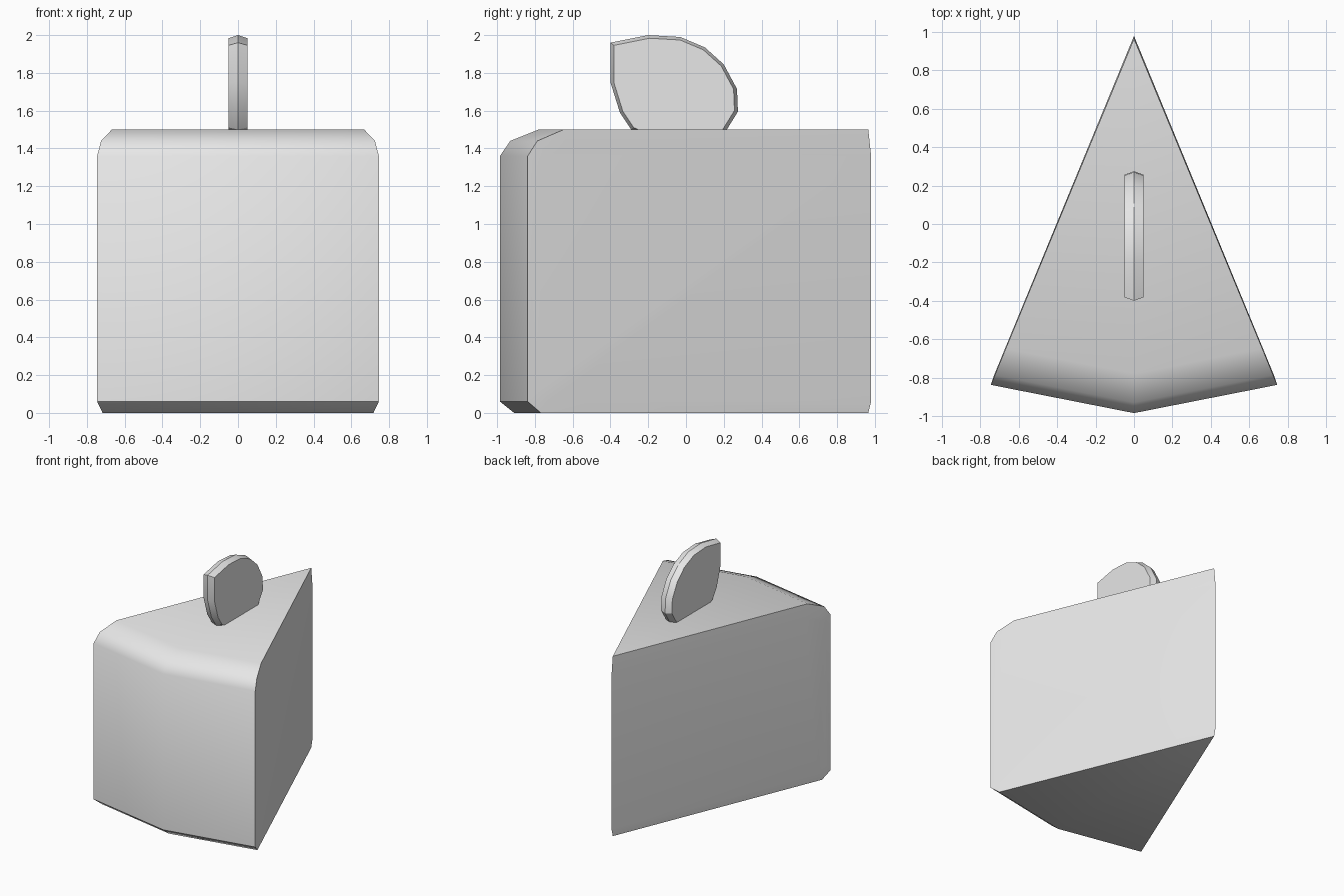
import bpy, bmesh
from math import sin, cos, radians, pi
from mathutils import Vector

cube = bpy.data.objects.get("Cube")
if cube:
    bpy.data.objects.remove(cube, do_unlink=True)

grey = bpy.data.materials.new("light grey")
grey.use_nodes = True
grey.diffuse_color = (0.8, 0.8, 0.8, 1)
grey.node_tree.nodes["Principled BSDF"].inputs["Base Color"].default_value = (0.8, 0.8, 0.8, 1)


def finish(name, bm, angle):
    bmesh.ops.remove_doubles(bm, verts=bm.verts, dist=0.0005)
    bmesh.ops.recalc_face_normals(bm, faces=bm.faces)
    mesh = bpy.data.meshes.new(name)
    bm.to_mesh(mesh)
    bm.free()
    mesh.materials.append(grey)
    obj = bpy.data.objects.new(name, mesh)
    bpy.context.collection.objects.link(obj)
    bpy.ops.object.select_all(action='DESELECT')
    obj.select_set(True)
    bpy.context.view_layer.objects.active = obj
    bpy.ops.object.shade_smooth_by_angle(angle=radians(angle))


# Wedge: a rounded rim profile (radius, height) swept around the pointed tip
TIP_Y, HALF = 0.98, radians(22.3)
rim = [(0, 0), (1.89, 0), (1.965, 0.06), (1.965, 1.36), (1.91, 1.44), (1.76, 1.5), (0, 1.5)]
panel = [(0, 0.06), (1.84, 0.06), (1.91, 0.12), (1.91, 1.32), (1.86, 1.37), (1.74, 1.38), (0, 1.36)]


def section(bm, points, angle, shift=0.0):
    side = Vector((cos(angle), sin(angle), 0)) * shift
    tip_y = TIP_Y - abs(shift)
    return [bm.verts.new(Vector((r * sin(angle), tip_y - r * cos(angle), z)) + side)
            for r, z in points]


bm = bmesh.new()
DEPTH = 0.006
rings = [section(bm, rim, a) for a in (-HALF, 0, HALF)]
for ring in rings:
    for v in (ring[0], ring[-1]):
        v.co.y = TIP_Y - 0.015
for a, b in zip(rings, rings[1:]):
    for i in range(len(rim) - 1):
        corners = [a[i], a[i + 1], b[i + 1], b[i]]
        if i == 0:
            corners = [a[0], a[1], b[1]]
        elif i == len(rim) - 2:
            corners = [a[i], a[-1], b[i]]
        bm.faces.new(corners)

# Slightly raised cut sides with a shallow bevelled border
for ring, sign in ((rings[0], -1), (rings[2], 1)):
    inner = section(bm, panel, sign * HALF, sign * DEPTH)
    for v in (inner[0], inner[-1]):
        v.co.x, v.co.y = 0, TIP_Y
    n = len(ring)
    for i in range(n - 1):
        bm.faces.new((ring[i], ring[i + 1], inner[i + 1], inner[i]))
    bm.faces.new((ring[-1], ring[0], inner[0], inner[-1]))
    bm.faces.new(inner)
finish("cake_wedge", bm, 40)

# Upright leaf-shaped topper with a ridged rim
outline = [(-0.40, 1.96), (-0.2, 2.0), (-0.03, 1.99), (0.1, 1.935), (0.2, 1.845),
           (0.27, 1.715), (0.275, 1.595), (0.21, 1.49), (0.12, 1.46),
           (-0.2, 1.46), (-0.29, 1.5), (-0.35, 1.59), (-0.40, 1.75)]
centre = Vector((0, -0.06, 1.7))
bm = bmesh.new()
layers = []
for x, scale in ((-0.05, 0.945), (0, 1), (0.05, 0.945)):
    layers.append([bm.verts.new(centre + Vector((x, (y - centre.y) * scale, (z - centre.z) * scale)))
                   for y, z in outline])
for a, b in zip(layers, layers[1:]):
    for i in range(len(outline)):
        j = (i + 1) % len(outline)
        bm.faces.new((a[i], a[j], b[j], b[i]))
bm.faces.new(layers[0])
bm.faces.new(layers[-1])
finish("leaf_topper", bm, 30)
